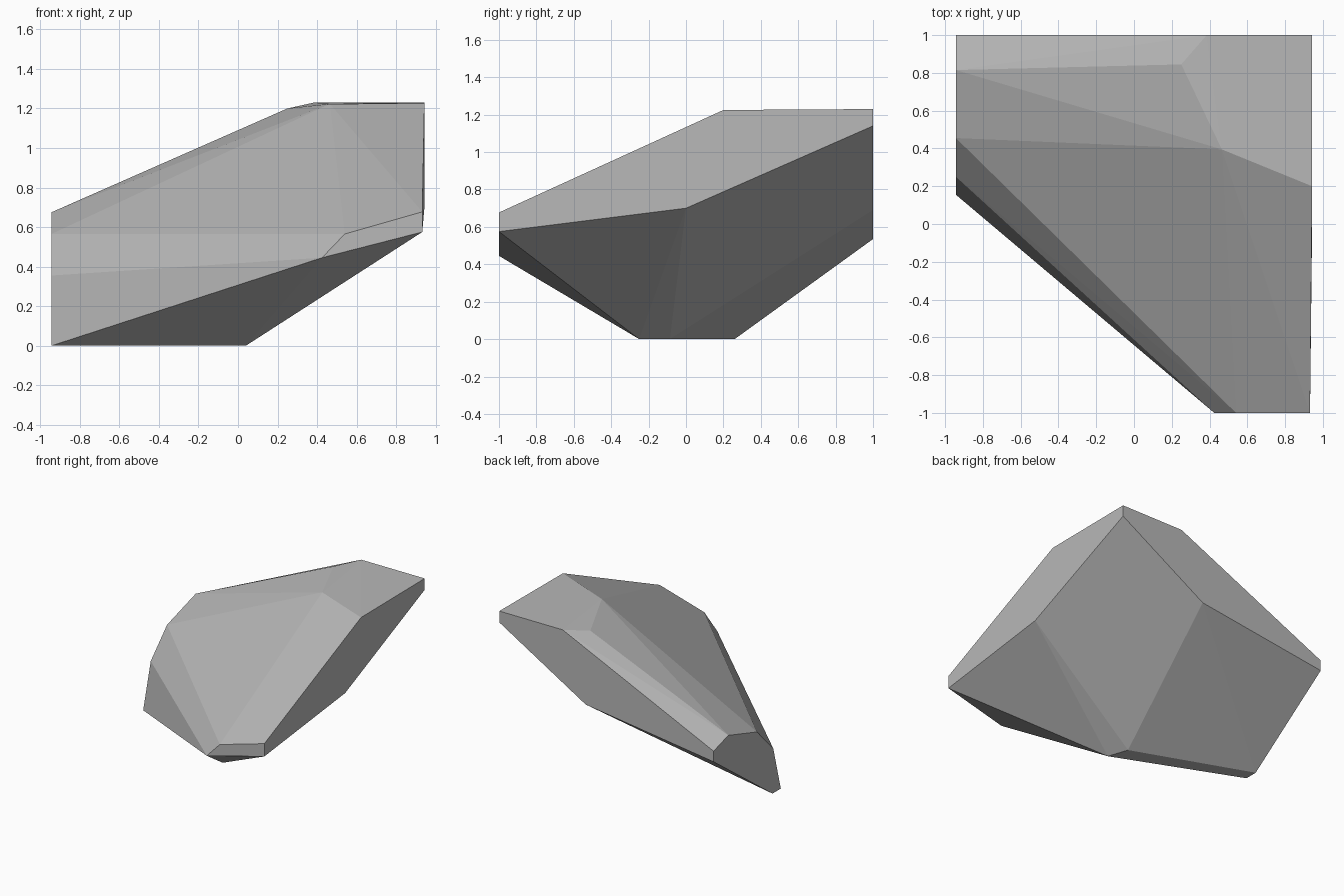
import bpy, bmesh

if "Cube" in bpy.data.objects:
    bpy.data.objects.remove(bpy.data.objects["Cube"])

# Grey stone colour
stone = bpy.data.materials.new("stone grey")
stone.diffuse_color = (0.48, 0.48, 0.48, 1)
stone.use_nodes = True
stone.node_tree.nodes["Principled BSDF"].inputs["Base Color"].default_value = stone.diffuse_color

L, R = -0.943, 0.943   # flat cut planes left and right

# Flat cut on the left side (y, z)
left_cut = [(1, 0.62), (0.815, 0.675), (0.455, 0.565), (0.25, 0.355),
            (0.155, 0), (0.26, 0), (1, 0.535)]
# Nearly vertical right side (y, z)
right_cut = [(0.2, 1.225), (1, 1.23), (1, 1.14), (0, 0.70)]
# Small front facet, flat on y = -1 (x, z)
front_cut = [(0.425, 0.445), (0.54, 0.565), (0.932, 0.677), (0.932, 0.575)]
# Back facet, flat on y = 1 (x, z)
back_cut = [(0.385, 1.23), (0.183, 0.69)]
# Remaining corners of the top and the base
top_corners = [(0.25, 0.845, 1.20), (0.465, 0.395, 1.223)]
base_corners = [(0.04, -0.25, 0), (-0.015, -0.086, 0)]

points = ([(L, y, z) for y, z in left_cut] + [(R, y, z) for y, z in right_cut]
          + [(x, -1, z) for x, z in front_cut] + [(x, 1, z) for x, z in back_cut]
          + top_corners + base_corners)

# Boulder: convex hull of the chipped corners
bm = bmesh.new()
for p in points:
    bm.verts.new(p)
res = bmesh.ops.convex_hull(bm, input=bm.verts)
loose = [v for v in bm.verts if not v.link_faces]
bmesh.ops.delete(bm, geom=loose, context='VERTS')
bmesh.ops.recalc_face_normals(bm, faces=bm.faces)
mesh = bpy.data.meshes.new("boulder")
bm.to_mesh(mesh)
bm.free()
mesh.materials.append(stone)
boulder = bpy.data.objects.new("boulder", mesh)
bpy.context.collection.objects.link(boulder)
